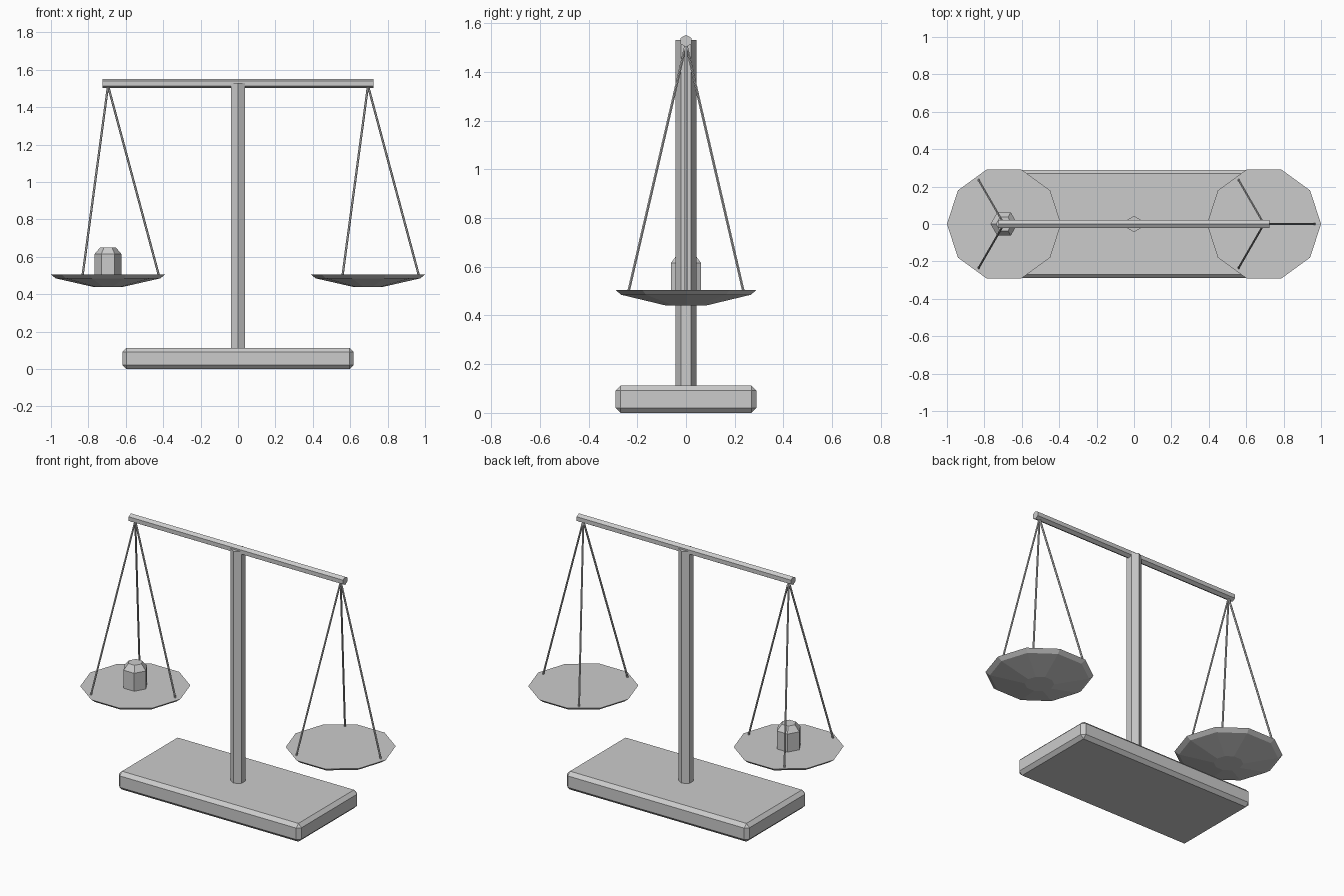
import bpy, bmesh, math
from mathutils import Vector

if "Cube" in bpy.data.objects:
    bpy.data.objects.remove(bpy.data.objects["Cube"])


def finish(name, bm):
    bmesh.ops.recalc_face_normals(bm, faces=bm.faces)
    me = bpy.data.meshes.new(name)
    bm.to_mesh(me)
    bm.free()
    ob = bpy.data.objects.new(name, me)
    bpy.context.collection.objects.link(ob)
    return ob


def lathe(name, profile, sides, centre=(0, 0), turn=0.0):
    """Closed faceted solid from (radius, z) rings."""
    bm = bmesh.new()
    rings = []
    for r, z in profile:
        angles = [turn + math.tau * i / sides for i in range(sides)]
        rings.append([bm.verts.new((centre[0] + r * math.cos(a),
                                    centre[1] + r * math.sin(a), z)) for a in angles])
    for low, high in zip(rings, rings[1:]):
        for i in range(sides):
            j = (i + 1) % sides
            bm.faces.new((low[i], low[j], high[j], high[i]))
    bm.faces.new(rings[0][::-1])
    bm.faces.new(rings[-1])
    return finish(name, bm)


def rod(name, start, end, radius, sides=6):
    """Straight prism between two points."""
    start, end = Vector(start), Vector(end)
    ob = lathe(name, [(radius, 0), (radius, (end - start).length)], sides)
    ob.rotation_mode = 'QUATERNION'
    ob.rotation_quaternion = Vector((0, 0, 1)).rotation_difference(end - start)
    ob.location = start
    return ob


# Base slab with chamfered edges
bm = bmesh.new()
bmesh.ops.create_cube(bm, size=1)
for v in bm.verts:
    v.co = (v.co.x * 1.236, v.co.y * 0.58, (v.co.z + 0.5) * 0.112)
bmesh.ops.bevel(bm, geom=bm.edges[:], offset=0.021, segments=1, affect='EDGES')
finish("base", bm)

# Hexagonal post and beam
lathe("post", [(0.043, 0.10), (0.043, 1.53)], 6, turn=math.pi / 2)
rod("beam", (-0.725, 0, 1.527), (0.725, 0, 1.527), 0.025)

# Two hanging pans, each on three rods
for side, x in (("left", -0.695), ("right", 0.695)):
    lathe(side + "_pan", [(0.083, 0.44), (0.28, 0.485), (0.305, 0.505)], 10, (x, 0))
    for i in range(3):
        a = math.tau * i / 3
        foot = (x + 0.272 * math.cos(a), 0.272 * math.sin(a), 0.50)
        rod(f"{side}_hanger_{i + 1}", foot, (x, 0, 1.515), 0.006)

# Weight resting on the left pan
lathe("weight", [(0.072, 0.50), (0.072, 0.615), (0.042, 0.65)], 6, (-0.695, 0))
